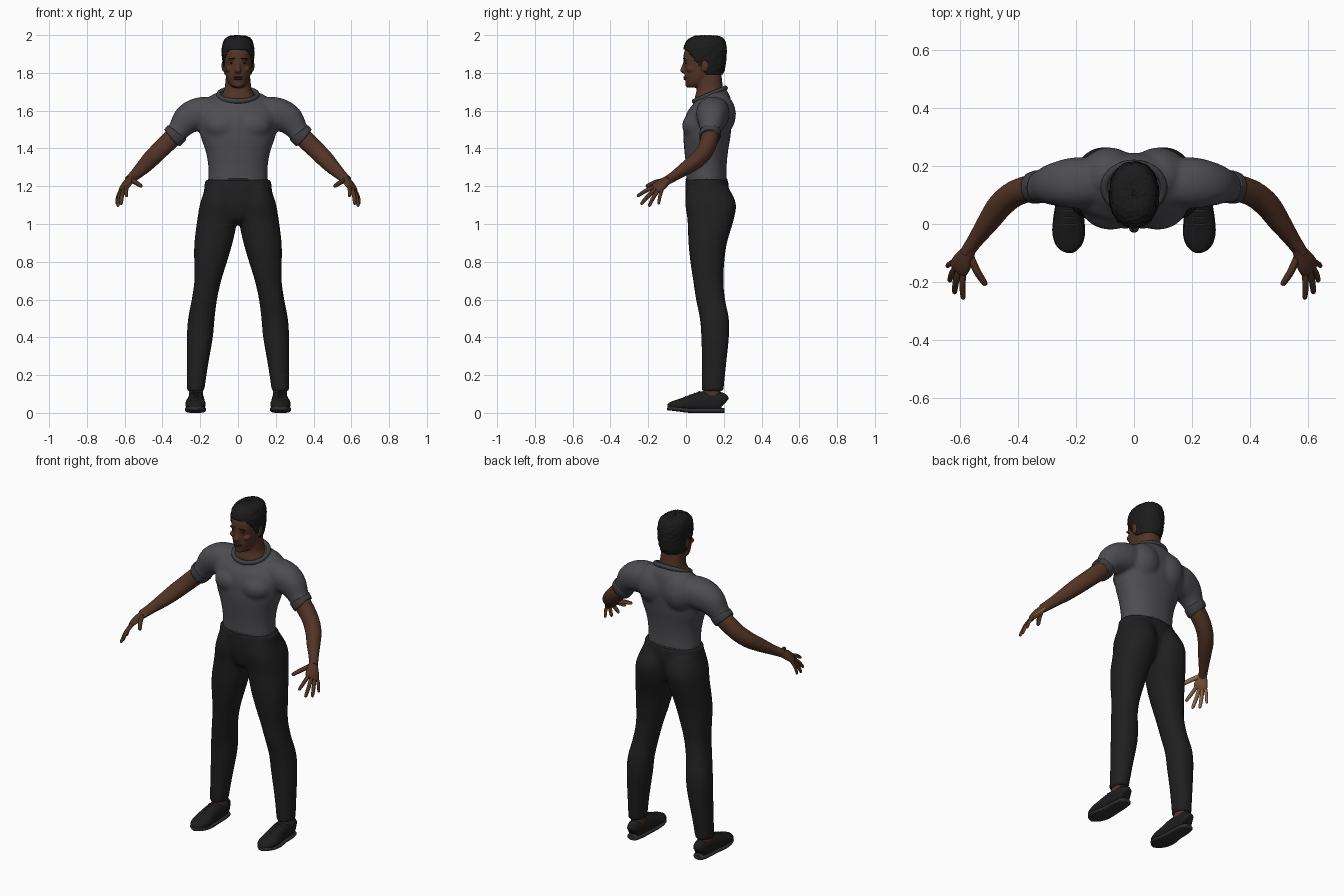
import bpy, bmesh, math, random
from mathutils import Vector, Matrix

random.seed(4)
if "Cube" in bpy.data.objects:
    bpy.data.objects.remove(bpy.data.objects["Cube"])


def material(name, r, g, b, rough=0.8):
    m = bpy.data.materials.new(name)
    m.use_nodes = True
    m.diffuse_color = (r, g, b, 1)
    node = m.node_tree.nodes["Principled BSDF"]
    node.inputs["Base Color"].default_value = (r, g, b, 1)
    node.inputs["Roughness"].default_value = rough
    return m


SKIN = material("brown skin", .085, .034, .019)
PALM = material("light palm skin", .30, .15, .075)
LIPS = material("dark lips", .06, .021, .015)
SHIRT = material("grey shirt", .075, .075, .083)
TRIM = material("dark grey trim", .05, .05, .056)
TROUSERS = material("black trousers", .014, .014, .015)
HAIR = material("black hair", .011, .011, .011)
SHOE = material("black shoe leather", .012, .012, .013)
SOLE = material("shoe sole", .03, .03, .032)
EYE = material("dark eye", .012, .008, .006)


def smooth_rings(rings, steps):
    """Catmull-Rom interpolation of ring centres and radii."""
    p = [Vector(tuple(r) + (0,) * (6 - len(r))) for r in rings]
    p = [p[0] * 2 - p[1]] + p + [p[-1] * 2 - p[-2]]
    out = []
    for i in range(1, len(p) - 2):
        a, b, c, d = p[i - 1:i + 3]
        for s in range(steps):
            t = s / steps
            out.append((b * 2 + (c - a) * t + (a * 2 - b * 5 + c * 4 - d) * t ** 2
                        + (b * 3 - a - c * 3 + d) * t ** 3) / 2)
    return out + [p[-2]]


def loft(bm, rings, ref=None, sides=32, steps=4, power=2.2):
    """Rings are x, y, z, half width, half depth, tilt; level unless ref is given."""
    rows, path = [], smooth_rings(rings, steps)
    for i, r in enumerate(path):
        centre, a, b, tilt = Vector(r[:3]), max(r[3], .001), max(r[4], .001), r[5]
        u, v = Vector((1, 0, 0)), Vector((0, 1, tilt))
        if ref:
            t = Vector(path[min(i + 1, len(path) - 1)][:3]) - Vector(path[max(i - 1, 0)][:3])
            u = t.cross(Vector(ref)).normalized()
            v = u.cross(t).normalized()
        row = []
        for k in range(sides):
            c, s = math.cos(math.tau * k / sides), math.sin(math.tau * k / sides)
            c = math.copysign(abs(c) ** (2 / power), c)
            s = math.copysign(abs(s) ** (2 / power), s)
            row.append(bm.verts.new(centre + u * a * c + v * b * s))
        rows.append(row)
    for r0, r1 in zip(rows, rows[1:]):
        for k in range(sides):
            j = (k + 1) % sides
            bm.faces.new((r0[k], r0[j], r1[j], r1[k])).smooth = True
    bm.faces.new(rows[0][::-1])
    bm.faces.new(rows[-1])


def profile(rows):
    """Turn z, half width, front y, back y, tilt into centred rings."""
    return [(0, (r[2] + r[3]) / 2, r[0], r[1], (r[3] - r[2]) / 2) + tuple(r[4:]) for r in rows]


def blob(bm, at, size):
    made = bmesh.ops.create_uvsphere(bm, u_segments=20, v_segments=12, radius=1,
                                     matrix=Matrix.Translation(at) @ Matrix.Diagonal((*size, 1)))
    for f in {f for v in made["verts"] for f in v.link_faces}:
        f.smooth = True


def finish(name, bm, mats, mirror=False, voxel=0, rounds=4):
    bmesh.ops.recalc_face_normals(bm, faces=bm.faces)
    me = bpy.data.meshes.new(name)
    bm.to_mesh(me)
    bm.free()
    ob = bpy.data.objects.new(name, me)
    bpy.context.collection.objects.link(ob)
    for m in mats:
        me.materials.append(m)
    if mirror:
        ob.modifiers.new("mirror", 'MIRROR').use_mirror_merge = False
    if voxel:
        r = ob.modifiers.new("blend", 'REMESH')
        r.mode, r.voxel_size, r.use_smooth_shade = 'VOXEL', voxel, True
        s = ob.modifiers.new("soften", 'SMOOTH')
        s.factor, s.iterations = .5, rounds
    return ob


def band(name, points, radius, mat, mirror=False, cyclic=True):
    cu = bpy.data.curves.new(name, 'CURVE')
    cu.dimensions, cu.bevel_depth, cu.bevel_resolution = '3D', radius, 3
    sp = cu.splines.new('POLY')
    sp.points.add(len(points) - 1)
    for p, co in zip(sp.points, points):
        p.co = (*co, 1)
    sp.use_cyclic_u, sp.use_smooth = cyclic, True
    ob = bpy.data.objects.new(name, cu)
    bpy.context.collection.objects.link(ob)
    cu.materials.append(mat)
    if mirror:
        ob.modifiers.new("mirror", 'MIRROR').use_mirror_merge = False


# Trousers: two legs blended into a pelvis
bm = bmesh.new()
loft(bm, [(.085, .115, 1.2, .085, .107), (.1, .13, 1.11, .1, .134), (.11, .13, 1.02, .106, .122),
          (.13, .115, .9, .101, .102), (.145, .113, .8, .087, .09), (.16, .118, .7, .071, .08),
          (.178, .13, .6, .067, .077), (.194, .15, .5, .07, .077), (.202, .154, .4, .069, .073),
          (.215, .148, .25, .056, .064), (.225, .14, .115, .046, .058)])
finish("trouser_legs_half", bm, [TROUSERS]).hide_render = True
legs = bpy.data.objects["trouser_legs_half"]
bm = bmesh.new()
bm.from_mesh(legs.data)
bpy.data.objects.remove(legs)
loft(bm, profile([(1.235, .174, -.002, .222), (1.17, .18, -.004, .228), (1.1, .165, .0, .22),
                  (1.03, .1, .02, .2), (1.0, .04, .06, .17)]))
finish("trousers", bm, [TROUSERS], True, .011)

# Shirt: torso, chest, shoulder blades and sleeves blended together
bm = bmesh.new()
loft(bm, profile([(1.215, .157, .003, .215), (1.3, .157, 0, .215), (1.38, .17, -.008, .222),
                  (1.46, .197, -.014, .235), (1.54, .212, -.01, .243), (1.6, .21, .01, .245),
                  (1.65, .165, .035, .235, .2), (1.687, .103, .045, .207, .42)]))
blob(bm, (.08, .065, 1.52), (.105, .086, .08))
blob(bm, (.085, .165, 1.58), (.105, .1, .12))
loft(bm, [(.1, .145, 1.59, .08, .08), (.2, .142, 1.583, .088, .088), (.268, .137, 1.552, .08, .075),
          (.315, .13, 1.495, .058, .056), (.343, .125, 1.46, .058, .052)], ref=(0, -1, 0))
finish("shirt", bm, [SHIRT], True, .011)

ring = [(math.cos(math.tau * k / 40), math.sin(math.tau * k / 40)) for k in range(40)]
band("collar", [(.102 * c, .126 + .083 * s, 1.685 + .035 * s) for c, s in ring], .013, TRIM)
band("shirt_hem", [(.154 * c, .109 + .106 * s, 1.235) for c, s in ring], .005, TRIM)
bm = bmesh.new()
loft(bm, [(.322, .129, 1.486, .059, .054), (.326, .129, 1.481, .062, .057),
          (.343, .125, 1.461, .061, .055), (.347, .125, 1.457, .058, .052)], ref=(0, -1, 0))
finish("sleeve_cuff", bm, [TRIM], True)

# Arms and hands, with paler skin on the palm side
bm = bmesh.new()
loft(bm, [(.3, .13, 1.505, .045, .045), (.345, .126, 1.458, .049, .046), (.41, .105, 1.395, .047, .044),
          (.46, .065, 1.345, .045, .042), (.5, .01, 1.303, .039, .036), (.545, -.053, 1.26, .029, .026),
          (.578, -.1, 1.23, .025, .021)], ref=(0, -1, 0))
finish("arm", bm, [SKIN], True)

back = Vector((.63, -.24, .75)).normalized()
bm = bmesh.new()
loft(bm, [(.565, -.082, 1.243, .023, .02), (.58, -.11, 1.224, .03, .02), (.594, -.135, 1.205, .038, .019),
          (.606, -.155, 1.188, .037, .013), (.61, -.163, 1.182, .028, .006)], ref=back)
digits = [((.586, -.15, 1.203), (.59, -.26, 1.147), .0105), ((.6, -.15, 1.192), (.62, -.24, 1.104), .011),
          ((.611, -.143, 1.184), (.637, -.197, 1.093), .0105), ((.619, -.127, 1.182), (.645, -.146, 1.104), .009),
          ((.565, -.11, 1.232), (.511, -.212, 1.2), .0125)]
for root, tip, r in digits:
    root, tip = Vector(root), Vector(tip)
    knuckle = root.lerp(tip, .5) + back * .006
    loft(bm, [(*root, r, r), (*knuckle, r, r), (*root.lerp(tip, .92), r * .8, r * .75),
              (*tip, r * .3, r * .3)], ref=back, sides=14)
bmesh.ops.recalc_face_normals(bm, faces=bm.faces)
for f in bm.faces:
    f.normal_update()
    f.material_index = 1 if f.normal.dot(back) < -.3 else 0
finish("hand", bm, [SKIN, PALM], True)

# Head and neck
bm = bmesh.new()
loft(bm, profile([(1.722, .015, .015, .05), (1.732, .038, .002, .1), (1.758, .056, -.004, .15),
                  (1.79, .066, -.008, .175), (1.83, .072, -.008, .19), (1.87, .075, -.013, .198),
                  (1.91, .076, -.01, .202), (1.95, .068, .008, .192), (1.975, .048, .035, .165),
                  (1.985, .01, .09, .11)]))
loft(bm, [(0, .125, 1.6, .085, .07), (0, .122, 1.665, .092, .075), (0, .126, 1.71, .073, .07),
          (0, .122, 1.76, .066, .069), (0, .118, 1.83, .06, .065)])
loft(bm, [(0, .004, 1.87, .009, .014), (0, -.008, 1.835, .011, .014), (0, -.014, 1.812, .018, .017),
          (0, -.006, 1.798, .014, .012)], sides=16)
blob(bm, (0, .012, 1.738), (.024, .016, .016))
for side in (1, -1):
    blob(bm, (.028 * side, .004, 1.872), (.024, .018, .007))
    blob(bm, (.044 * side, .025, 1.82), (.022, .024, .018))
    blob(bm, (.077 * side, .1, 1.838), (.01, .02, .033))
finish("head", bm, [SKIN], voxel=.0045, rounds=2)

bm = bmesh.new()
blob(bm, (0, -.003, 1.777), (.026, .011, .005))
blob(bm, (0, -.002, 1.768), (.022, .011, .006))
finish("lips", bm, [LIPS])
bm = bmesh.new()
blob(bm, (.029, .002, 1.852), (.013, .007, .005))
finish("eye", bm, [EYE], True)
bm = bmesh.new()
blob(bm, (.03, -.007, 1.876), (.02, .009, .003))
finish("eyebrow", bm, [HAIR], True)

# Hair: a rough cap trimmed along a sloping hairline
bm = bmesh.new()
loft(bm, profile([(1.77, .066, .0, .185), (1.82, .078, -.004, .205), (1.88, .085, -.01, .213),
                  (1.93, .086, -.012, .215), (1.965, .078, .0, .208), (1.985, .064, .022, .195),
                  (1.996, .04, .05, .168), (1.998, .004, .1, .11)]), sides=64, steps=7)
bmesh.ops.recalc_face_normals(bm, faces=bm.faces)
cut = [f for f in bm.faces
       if f.calc_center_median().z < max(1.925 - 1.2 * max(f.calc_center_median().y, 0), 1.79)]
bmesh.ops.delete(bm, geom=cut, context='FACES')
bm.normal_update()
for v in bm.verts:
    v.co += v.normal * random.uniform(-.003, .002)
hair = finish("hair", bm, [HAIR])
shell = hair.modifiers.new("thickness", 'SOLIDIFY')
shell.thickness, shell.offset = .012, -1

# Shoes: upper, sole, laces and the bare ankle
last = [(.222, .205, .05, .018, .025), (.222, .192, .058, .034, .048), (.222, .14, .06, .043, .056),
        (.222, .08, .058, .045, .055), (.225, .02, .05, .051, .043), (.225, -.03, .043, .054, .032),
        (.224, -.07, .038, .044, .024), (.223, -.092, .036, .024, .016), (.223, -.099, .036, .008, .006)]
bm = bmesh.new()
loft(bm, last, ref=(0, 0, 1))
for v in bm.verts:
    v.co.z = max(v.co.z, .014)
finish("shoe_upper", bm, [SHOE], True)
bm = bmesh.new()
loft(bm, [(x, y, .013 + max(0, .02 - y) * .12, a * 1.03 + .001, .013) for x, y, z, a, b in last],
     ref=(0, 0, 1), power=3)
finish("shoe_sole", bm, [SOLE], True)
for i in range(4):
    y, z = .07 - .024 * i, .113 - .009 * i
    band("shoe_lace", [(.2, y, z - .009), (.213, y, z), (.235, y, z), (.248, y, z - .009)],
         .0035, SOLE, True, False)
bm = bmesh.new()
loft(bm, [(.222, .135, .06, .036, .042), (.222, .137, .11, .037, .046), (.223, .14, .16, .036, .042)])
finish("ankle", bm, [SKIN], True)
